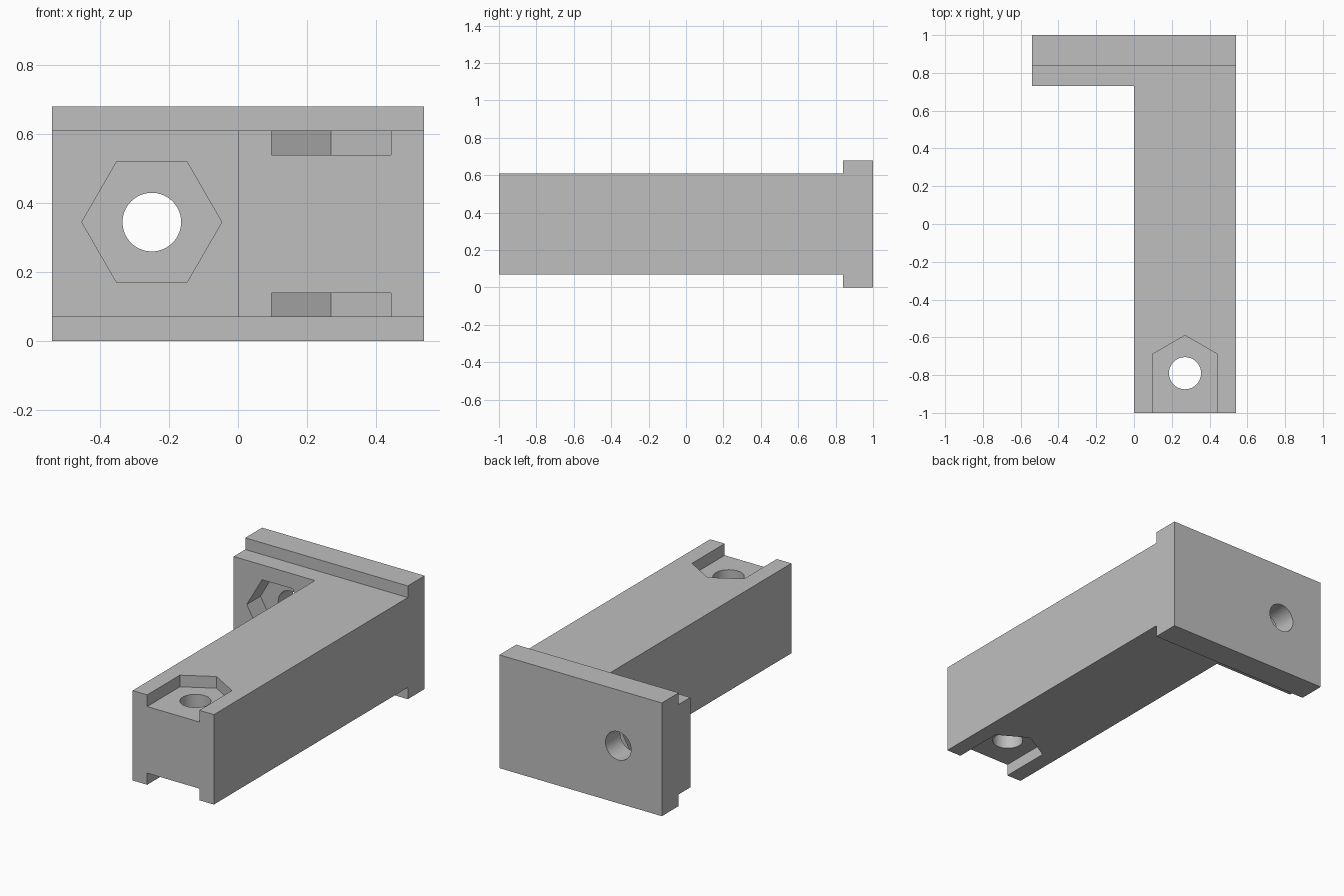
import bpy
import math
from mathutils import Matrix, Vector

cube = bpy.data.objects.get("Cube")
if cube:
    bpy.data.objects.remove(cube, do_unlink=True)

grey = bpy.data.materials.new("plain grey")
grey.use_nodes = True
colour = (0.52, 0.52, 0.52, 1)
grey.diffuse_color = colour
grey.node_tree.nodes["Principled BSDF"].inputs["Base Color"].default_value = colour


def prism(name, outline, depth, frame=Matrix()):
    """Extrude a counter-clockwise 2D outline upward, then place it with frame."""
    n = len(outline)
    verts = [frame @ Vector((x, y, z)) for z in (0, depth) for x, y in outline]
    faces = [tuple(reversed(range(n))), tuple(range(n, 2 * n))]
    faces += [(i, (i + 1) % n, n + (i + 1) % n, n + i) for i in range(n)]
    mesh = bpy.data.meshes.new(name)
    mesh.from_pydata(verts, [], faces)
    mesh.materials.append(grey)
    obj = bpy.data.objects.new(name, mesh)
    bpy.context.collection.objects.link(obj)
    return obj


def ring(radius, sides, start=0):
    angles = [start + math.tau * i / sides for i in range(sides)]
    return [(radius * math.cos(a), radius * math.sin(a)) for a in angles]


def combine(target, tool, operation):
    """Apply a boolean and discard the tool."""
    mod = target.modifiers.new(operation, 'BOOLEAN')
    mod.operation, mod.solver, mod.object = operation, 'EXACT', tool
    bpy.ops.object.select_all(action='DESELECT')
    bpy.context.view_layer.objects.active = target
    target.select_set(True)
    bpy.ops.object.modifier_apply(modifier=mod.name)
    bpy.data.objects.remove(tool, do_unlink=True)


W, SHOULDER, FLANGE = 0.54, 0.84, 0.73
LOW, HIGH, TOP = 0.07, 0.61, 0.68
HEX, HOLE = 0.2, 0.085

# Arm and flange as one L-shaped block
bracket = prism("bracket", [(0, -1), (W, -1), (W, SHOULDER), (-W, SHOULDER),
                            (-W, FLANGE), (0, FLANGE)],
                HIGH - LOW, Matrix.Translation((0, 0, LOW)))

# Taller end plate
plate = prism("end_plate", [(-W, SHOULDER), (W, SHOULDER), (W, 1), (-W, 1)], TOP)
combine(bracket, plate, 'UNION')

# Nut slots in the arm, open at the front, above and below
half = HEX * math.cos(math.pi / 6)
slot = [(-half, -0.4), (half, -0.4), (half, HEX / 2), (0, HEX), (-half, HEX / 2)]
for z in (HIGH - 0.07, LOW - 0.13):
    frame = Matrix.Translation((W / 2, -0.79, z))
    combine(bracket, prism("nut_slot", slot, 0.2, frame), 'DIFFERENCE')

# Bolt hole through the arm
frame = Matrix.Translation((W / 2, -0.79, -0.2))
combine(bracket, prism("arm_hole", ring(HOLE, 64), 1.2, frame), 'DIFFERENCE')

# Nut pocket and bolt hole in the flange, running back along y
turn = Matrix.Rotation(-math.pi / 2, 4, 'X')
for outline, start, depth in ((ring(HEX + 0.003, 6), 0.5, 0.36),
                              (ring(HOLE, 64), 0.5, 0.8)):
    frame = Matrix.Translation((-0.25, start, TOP / 2 + 0.005)) @ turn
    combine(bracket, prism("flange_cut", outline, depth, frame), 'DIFFERENCE')

# Smooth bores with crisp edges elsewhere
bpy.ops.object.shade_smooth_by_angle(angle=math.radians(25))
